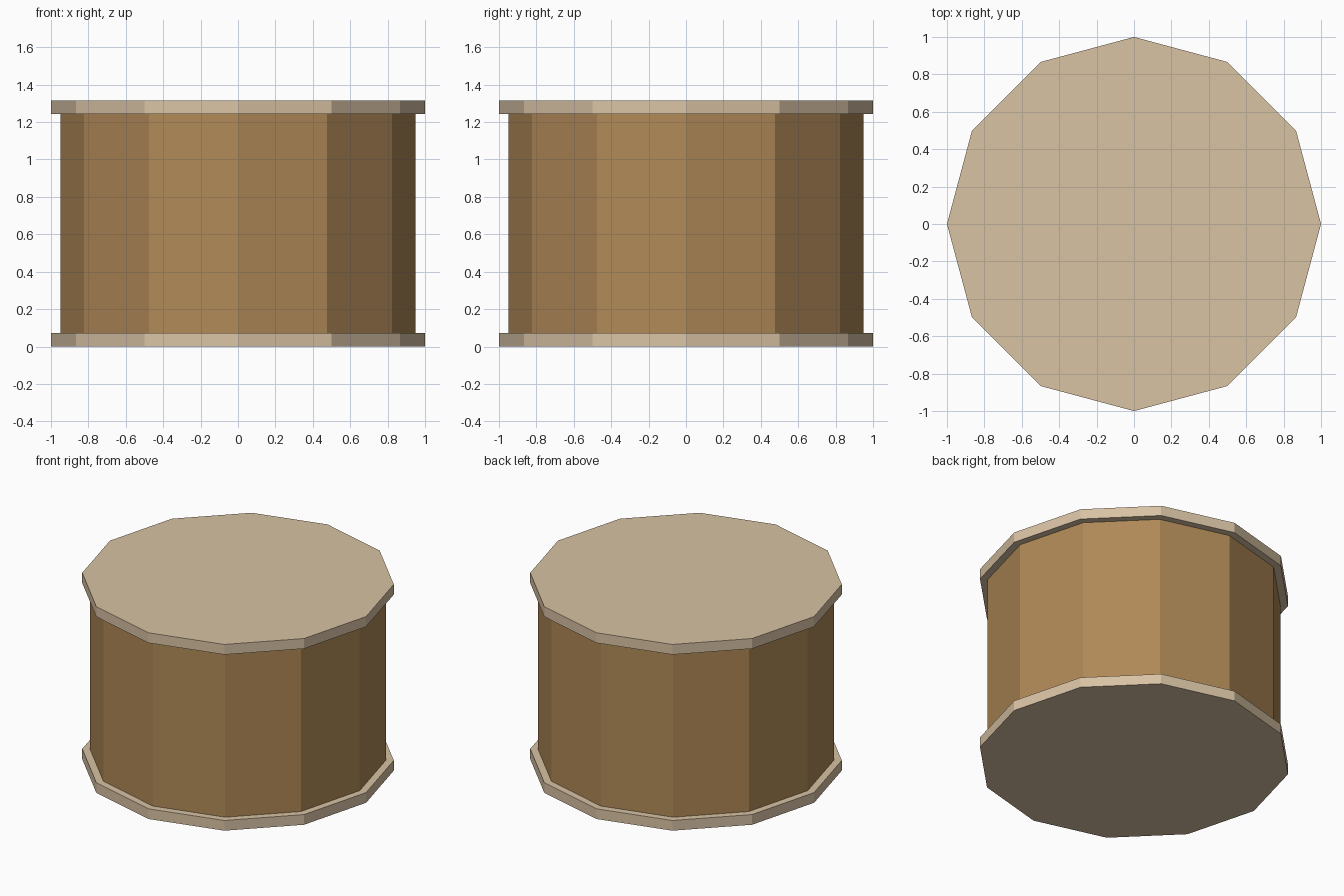
import bpy

if "Cube" in bpy.data.objects:
    bpy.data.objects.remove(bpy.data.objects["Cube"])

SIDES = 12
HEIGHT = 1.314
RIM = 0.072


def material(name, color):
    mat = bpy.data.materials.new(name)
    mat.diffuse_color = (*color, 1)
    mat.use_nodes = True
    mat.node_tree.nodes["Principled BSDF"].inputs["Base Color"].default_value = mat.diffuse_color
    return mat


def drum_part(name, radius, z0, z1, mat):
    bpy.ops.mesh.primitive_cylinder_add(
        vertices=SIDES, radius=radius, depth=z1 - z0, location=(0, 0, (z0 + z1) / 2))
    obj = bpy.context.object
    obj.name = name
    obj.data.materials.append(mat)
    return obj


pale = material("pale_wood", (0.69, 0.54, 0.37))
brown = material("brown_wood", (0.43, 0.25, 0.095))

# Wide plates at the bottom and top, with the narrower body between them
drum_part("bottom_plate", 1.0, 0, RIM, pale)
drum_part("body", 0.95, RIM, HEIGHT - RIM, brown)
drum_part("top_plate", 1.0, HEIGHT - RIM, HEIGHT, pale)
